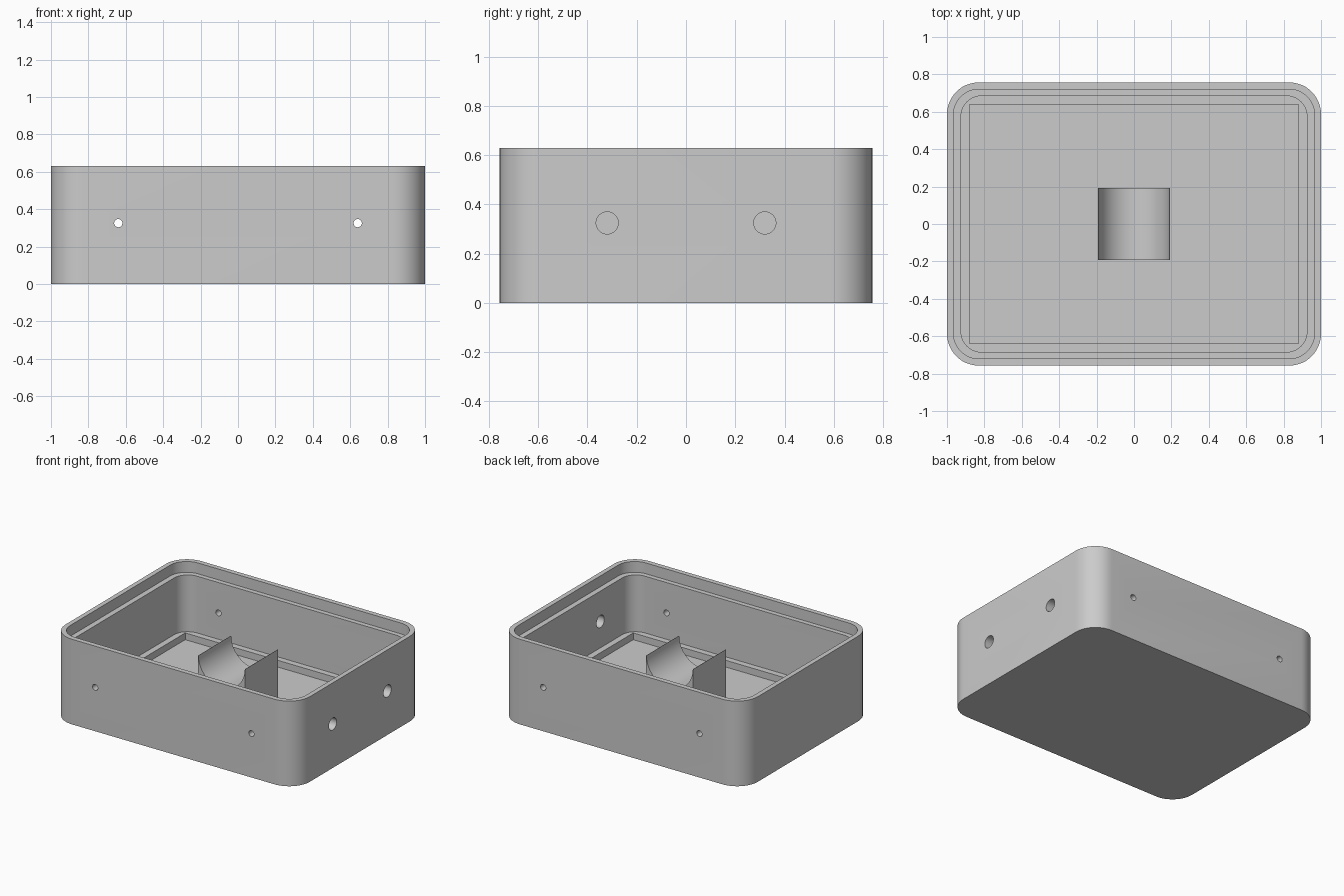
import bpy, bmesh, math

if "Cube" in bpy.data.objects:
    bpy.data.objects.remove(bpy.data.objects["Cube"], do_unlink=True)

# Single grey plastic
grey = bpy.data.materials.new("light grey plastic")
grey.use_nodes = True
color = (0.6, 0.6, 0.6, 1)
grey.diffuse_color = color
grey.node_tree.nodes["Principled BSDF"].inputs["Base Color"].default_value = color


def prism(name, points, direction):
    """Extrude a closed outline along a direction."""
    bm = bmesh.new()
    face = bm.faces.new([bm.verts.new(p) for p in points])
    new = bmesh.ops.extrude_face_region(bm, geom=[face])["geom"]
    bmesh.ops.translate(bm, vec=direction,
                        verts=[v for v in new if isinstance(v, bmesh.types.BMVert)])
    bmesh.ops.recalc_face_normals(bm, faces=bm.faces)
    mesh = bpy.data.meshes.new(name)
    bm.to_mesh(mesh)
    bm.free()
    mesh.materials.append(grey)
    obj = bpy.data.objects.new(name, mesh)
    bpy.context.collection.objects.link(obj)
    return obj


def rounded_box(name, hx, hy, radius, z0, z1, steps=12):
    """Upright box with rounded vertical corners."""
    points = []
    for corner, (sx, sy) in enumerate([(1, 1), (-1, 1), (-1, -1), (1, -1)]):
        for i in range(steps + 1 if radius else 1):
            a = math.pi / 2 * (corner + i / steps)
            points.append((sx * (hx - radius) + radius * math.cos(a),
                           sy * (hy - radius) + radius * math.sin(a), z0))
    return prism(name, points, (0, 0, z1 - z0))


def drill(name, x, y, z, radius, direction, sides=32):
    """Horizontal cylinder used to cut a hole."""
    points = []
    for i in range(sides):
        a = 2 * math.pi * i / sides
        u, z2 = radius * math.cos(a), z + radius * math.sin(a)
        points.append((x, y + u, z2) if direction[0] else (x + u, y, z2))
    return prism(name, points, direction)


def smooth(obj):
    bpy.ops.object.select_all(action="DESELECT")
    obj.select_set(True)
    bpy.context.view_layer.objects.active = obj
    bpy.ops.object.shade_smooth_by_angle(angle=math.radians(30))


# Case body, then its lid step, cavity, floor recess and holes
case = rounded_box("case_body", 1.0, 0.757, 0.17, 0, 0.63)
cutters = [
    rounded_box("lid_step_cutter", 0.965, 0.72, 0.135, 0.55, 0.8),
    rounded_box("cavity_cutter", 0.925, 0.685, 0.11, 0.13, 0.75),
    rounded_box("floor_recess_cutter", 0.88, 0.64, 0, 0.08, 0.3),
]
for side in (-1, 1):
    cutters.append(drill("screw_hole_cutter", side * 0.64, -1, 0.325, 0.022, (0, 2, 0)))
    cutters.append(drill("cable_hole_cutter", 0.8, side * 0.32, 0.325, 0.045, (0.4, 0, 0)))

bpy.context.view_layer.objects.active = case
for cutter in cutters:
    cutter.hide_render = True
    cut = case.modifiers.new(cutter.name, "BOOLEAN")
    cut.operation = "DIFFERENCE"
    cut.solver = "EXACT"
    cut.object = cutter
    bpy.ops.object.modifier_apply(modifier=cut.name)
    bpy.data.objects.remove(cutter, do_unlink=True)
smooth(case)

# Cradle block with a half-round trough along y
half, top, trough = 0.192, 0.465, 0.19
outline = [(-half, -half, 0.07), (half, -half, 0.07), (half, -half, top)]
for i in range(33):
    a = math.pi * i / 32
    outline.append((trough * math.cos(a), -half, top - trough * math.sin(a)))
outline.append((-half, -half, top))
smooth(prism("cradle", outline, (0, 2 * half, 0)))
